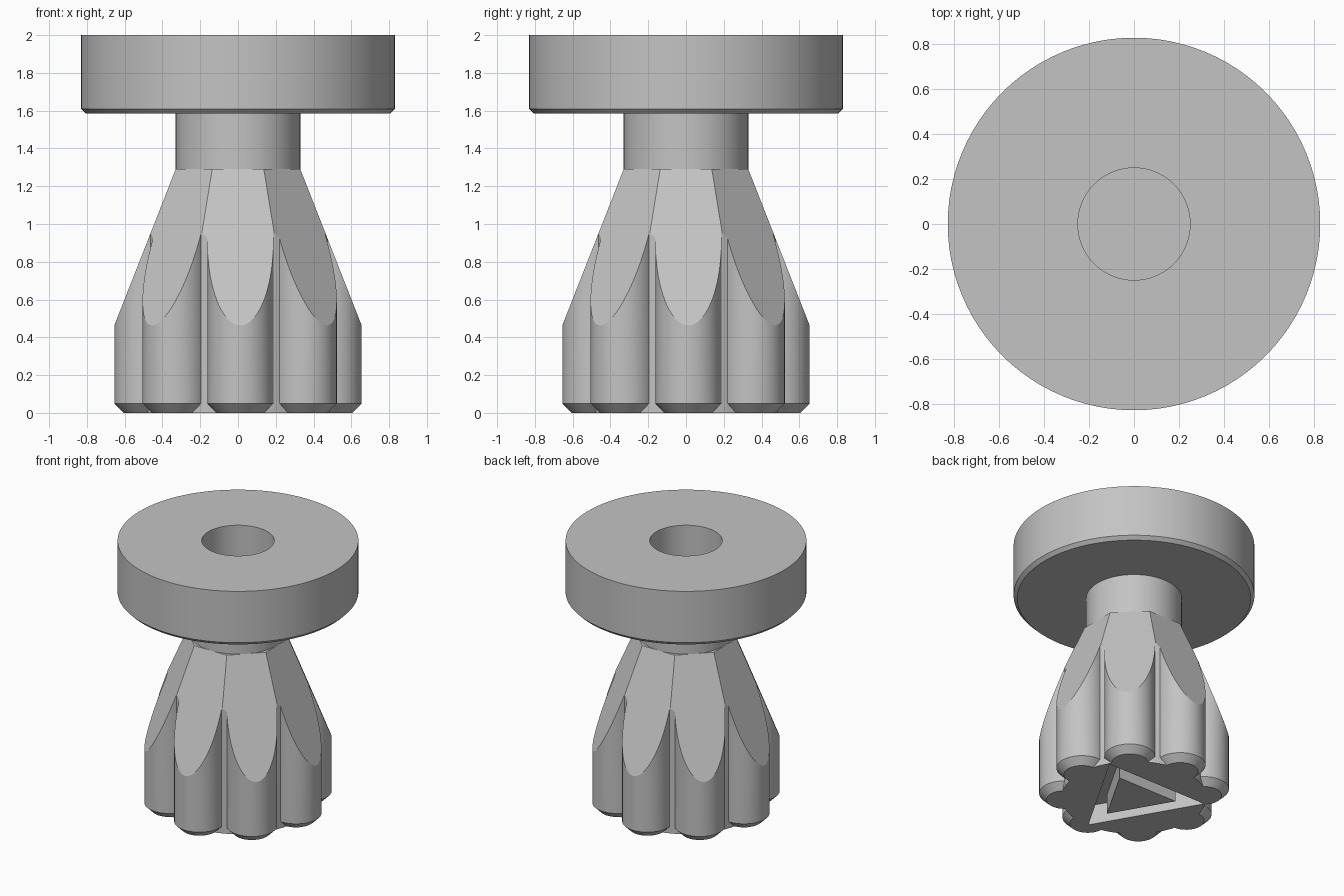
import bpy
import bmesh
from math import pi, sin, cos, radians
from mathutils import Matrix

if "Cube" in bpy.data.objects:
    bpy.data.objects.remove(bpy.data.objects["Cube"], do_unlink=True)

LOBES = 8
SEGMENTS = 96
BORE = 0.25        # bore radius
SHOULDER = 1.29    # height where the taper meets the neck

grey = bpy.data.materials.new("plain_grey")
grey.use_nodes = True
colour = (0.55, 0.55, 0.55, 1)
grey.diffuse_color = colour
grey.node_tree.nodes["Principled BSDF"].inputs["Base Color"].default_value = colour


def add_object(name, bm):
    bmesh.ops.recalc_face_normals(bm, faces=bm.faces)
    mesh = bpy.data.meshes.new(name)
    bm.to_mesh(mesh)
    bm.free()
    mesh.materials.append(grey)
    obj = bpy.data.objects.new(name, mesh)
    bpy.context.collection.objects.link(obj)
    return obj


def frustum(bm, r_low, r_high, low, high, sides=SEGMENTS, turn=0.0, x=0.0):
    """Closed cone frustum from height low to high."""
    place = Matrix.Rotation(turn, 4, "Z") @ Matrix.Translation((x, 0, (low + high) / 2))
    return bmesh.ops.create_cone(bm, cap_ends=True, segments=sides, radius1=r_low,
                                 radius2=r_high, depth=high - low, matrix=place)["verts"]


def select_only(obj):
    bpy.ops.object.select_all(action="DESELECT")
    obj.select_set(True)
    bpy.context.view_layer.objects.active = obj


def combine(obj, tool, operation):
    tool.hide_render = True
    select_only(obj)
    mod = obj.modifiers.new(operation.lower(), "BOOLEAN")
    mod.operation = operation
    mod.solver = "EXACT"
    mod.object = tool
    bpy.ops.object.modifier_apply(modifier=mod.name)
    bpy.data.objects.remove(tool, do_unlink=True)


def smooth(obj):
    select_only(obj)
    bpy.ops.object.shade_smooth_by_angle(angle=radians(20))


# Fluted grip: round core
bm = bmesh.new()
frustum(bm, 0.5, 0.5, 0, 1.4)
grip = add_object("fluted_grip", bm)

# Ring of round lobes with chamfered feet
bm = bmesh.new()
for i in range(LOBES):
    turn = i * 2 * pi / LOBES + radians(1.5)
    verts = frustum(bm, 0.175, 0.175, 0, 1.2, 48, turn, 0.48)
    foot = [e for e in {e for v in verts for e in v.link_edges}
            if all(v.co.z < 0.01 for v in e.verts)]
    bmesh.ops.bevel(bm, geom=foot, offset=0.05, segments=1, affect="EDGES")
combine(grip, add_object("lobes", bm), "UNION")

# Eight-sided taper that trims the lobes towards the neck
bm = bmesh.new()
slope = (0.652 - 0.33) / (SHOULDER - 0.47)
low = -0.2
to_corner = 1 / cos(pi / LOBES)
frustum(bm, (0.33 + slope * (SHOULDER - low)) * to_corner, 0.33 * to_corner,
        low, SHOULDER, LOBES, pi / LOBES)
combine(grip, add_object("taper", bm), "INTERSECT")

# Triangular groove in the underside
bm = bmesh.new()
rings = [[bm.verts.new((r * cos(a), r * sin(a), -0.1))
          for a in (radians(-90 + 120 * k) for k in range(3))]
         for r in (0.49, 0.29)]
outer, inner = rings
faces = [bm.faces.new((outer[k], outer[(k + 1) % 3], inner[(k + 1) % 3], inner[k]))
         for k in range(3)]
extruded = bmesh.ops.extrude_face_region(bm, geom=faces, use_keep_orig=True)["geom"]
bmesh.ops.translate(bm, vec=(0, 0, 0.25),
                    verts=[g for g in extruded if isinstance(g, bmesh.types.BMVert)])
combine(grip, add_object("triangle_groove", bm), "DIFFERENCE")

# Blind bore running down from the top
bm = bmesh.new()
frustum(bm, BORE, BORE, 0.3, 1.5)
combine(grip, add_object("bore", bm), "DIFFERENCE")
smooth(grip)

# Neck and chamfered top disc, turned from one profile
profile = [(BORE, SHOULDER), (0.33, SHOULDER), (0.33, 1.585), (0.805, 1.585),
           (0.83, 1.61), (0.83, 2), (BORE, 2)]
bm = bmesh.new()
points = [bm.verts.new((r, 0, z)) for r, z in profile]
edges = [bm.edges.new((p, points[i - 1])) for i, p in enumerate(points)]
bmesh.ops.spin(bm, geom=points + edges, cent=(0, 0, 0), axis=(0, 0, 1),
               angle=2 * pi, steps=SEGMENTS)
bmesh.ops.remove_doubles(bm, verts=bm.verts, dist=0.0001)
smooth(add_object("neck_and_top_disc", bm))
